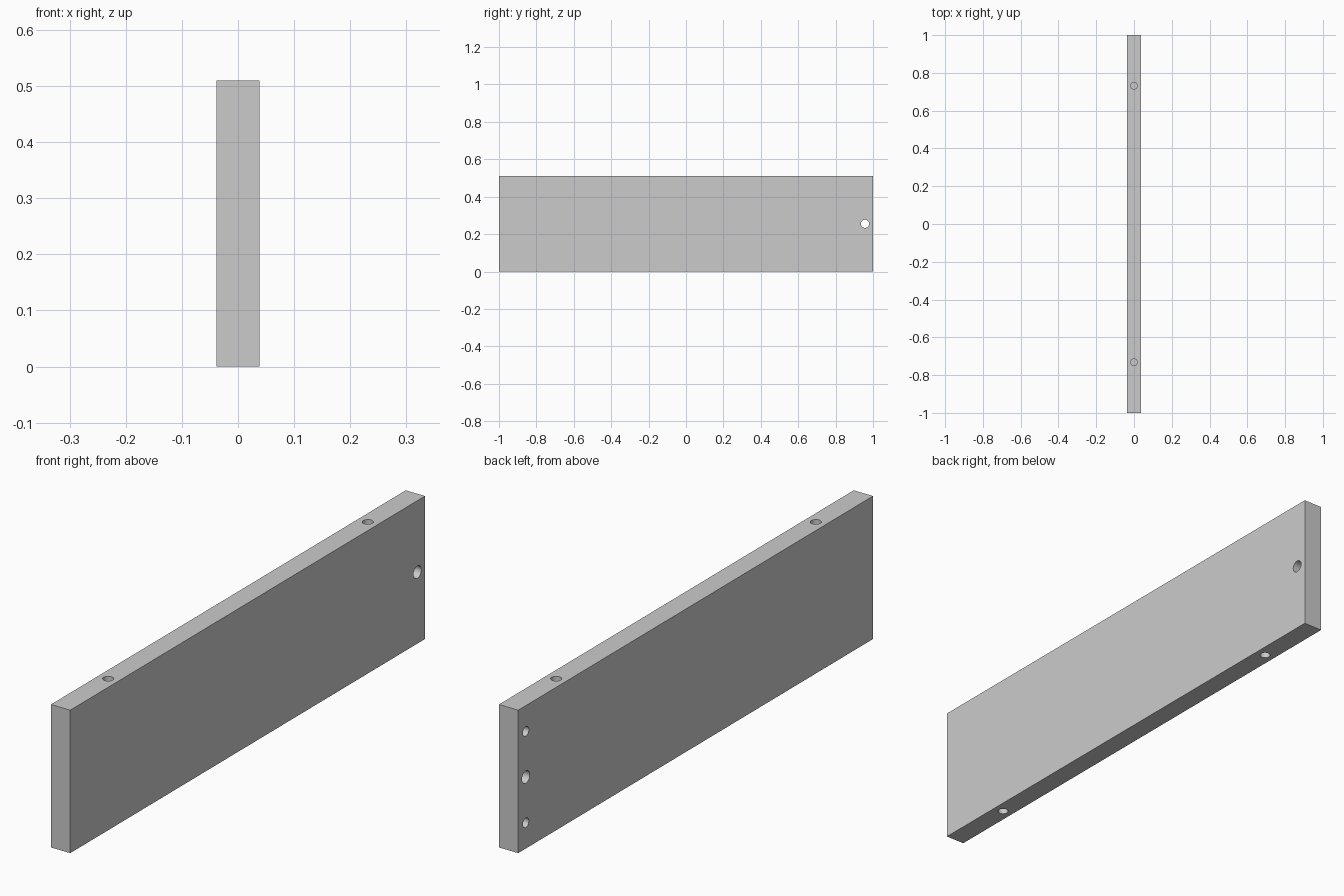
import bpy
from math import pi

if "Cube" in bpy.data.objects:
    bpy.data.objects.remove(bpy.data.objects["Cube"])

T, L, H = 0.076, 2.0, 0.51  # board thickness, length, height

# Board
bpy.ops.mesh.primitive_cube_add(size=1, location=(0, 0, H / 2))
board = bpy.context.object
board.name = "drawer_side_board"
board.scale = (T, L, H)
bpy.ops.object.transform_apply(location=True, rotation=False, scale=True)


def drill(loc, radius, half_length, axis):
    """Cut a round hole centred on loc along the x or z axis."""
    rot = (0, pi / 2, 0) if axis == "x" else (0, 0, 0)
    bpy.ops.mesh.primitive_cylinder_add(vertices=32, radius=radius,
                                        depth=2 * half_length,
                                        location=loc, rotation=rot)
    cutter = bpy.context.object
    cutter.name = "hole_cutter"
    cutter.hide_render = True
    bpy.context.view_layer.objects.active = board
    mod = board.modifiers.new("hole", "BOOLEAN")
    mod.operation = "DIFFERENCE"
    mod.solver = "EXACT"
    mod.object = cutter
    bpy.ops.object.modifier_apply(modifier=mod.name)
    bpy.data.objects.remove(cutter, do_unlink=True)


# Screw hole right through the back end
drill((0, 0.957, H / 2), 0.022, T, "x")

# Blind dowel holes above and below it, on the left face only
for s in (-1, 1):
    drill((-T / 2, 0.957, H / 2 + s * 0.163), 0.017, 0.052, "x")

# Blind dowel holes in the top and bottom edges
for y in (-0.732, 0.732):
    for z in (0, H):
        drill((0, y, z), 0.018, 0.1, "z")

# Smooth hole walls, crisp edges
bpy.ops.object.select_all(action="DESELECT")
board.select_set(True)
bpy.context.view_layer.objects.active = board
bpy.ops.object.shade_smooth_by_angle(angle=pi / 6)
